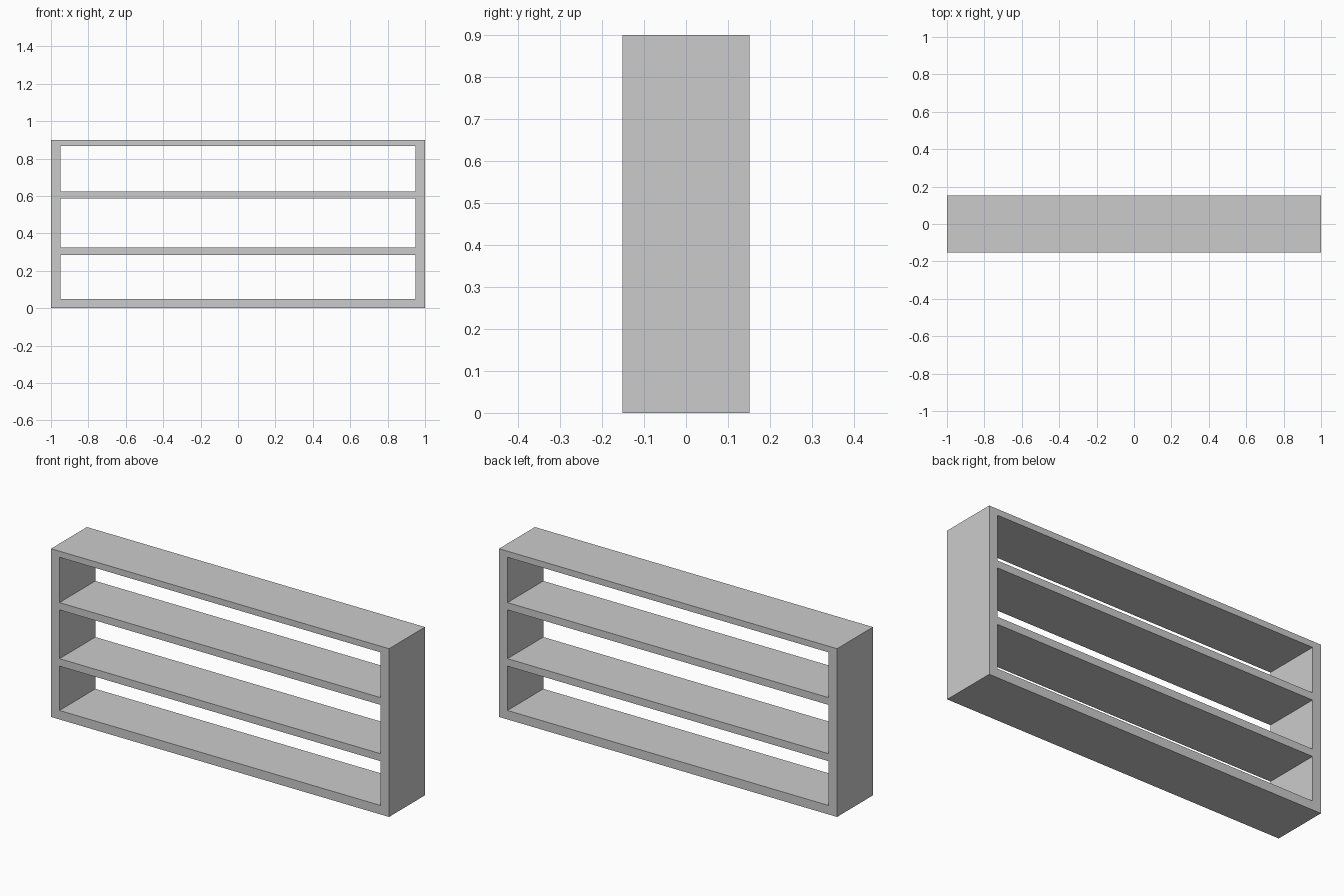
import bpy, bmesh
from math import radians

if "Cube" in bpy.data.objects:
    bpy.data.objects.remove(bpy.data.objects["Cube"])

DEPTH = 0.303
XS = [-1.0, -0.95, 0.95, 1.0]
# bottom board, two shelves and top board, as z levels
ZS = [0.0, 0.048, 0.285, 0.325, 0.586, 0.625, 0.867, 0.9]

# front face of the frame: every grid cell except the three openings
bm = bmesh.new()
grid = [[bm.verts.new((x, -DEPTH / 2, z)) for x in XS] for z in ZS]
for k in range(len(ZS) - 1):
    for i in range(len(XS) - 1):
        if i == 1 and k % 2 == 1:
            continue
        bm.faces.new((grid[k][i], grid[k][i + 1], grid[k + 1][i + 1], grid[k + 1][i]))

# push the face back to give the shelf its depth
result = bmesh.ops.extrude_face_region(bm, geom=bm.faces[:], use_keep_orig=True)
moved = [g for g in result["geom"] if isinstance(g, bmesh.types.BMVert)]
bmesh.ops.translate(bm, verts=moved, vec=(0, DEPTH, 0))

# merge flat neighbours into clean boards
bmesh.ops.dissolve_limit(bm, angle_limit=radians(1), verts=bm.verts[:], edges=bm.edges[:])
bmesh.ops.recalc_face_normals(bm, faces=bm.faces[:])

mesh = bpy.data.meshes.new("shelf_frame")
bm.to_mesh(mesh)
bm.free()
bpy.context.collection.objects.link(bpy.data.objects.new("shelf_frame", mesh))
